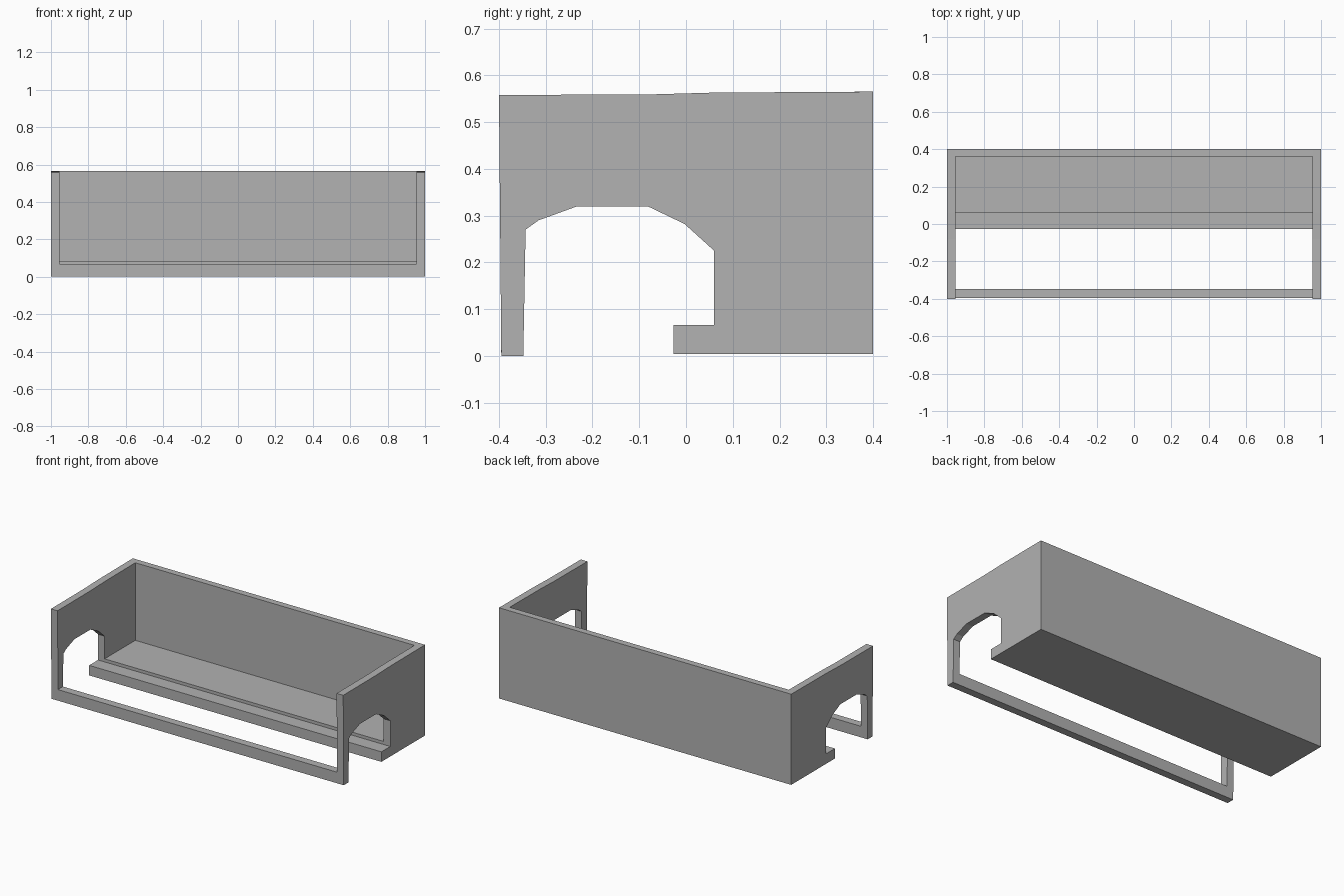
import bpy
import bmesh

old = bpy.data.objects.get("Cube")
if old:
    bpy.data.objects.remove(old, do_unlink=True)

# One plain grey for the whole piece
grey = bpy.data.materials.new("plain grey")
grey.use_nodes = True
colour = (0.445, 0.445, 0.445, 1)
grey.diffuse_color = colour
grey.node_tree.nodes["Principled BSDF"].inputs["Base Color"].default_value = colour

INNER = 0.955  # inside face of the end walls


def extrude_profile(name, profile, x0, x1):
    """Sweep a (y, z) outline from x0 to x1."""
    bm = bmesh.new()
    face = bm.faces.new([bm.verts.new((x0, y, z)) for y, z in profile])
    swept = bmesh.ops.extrude_face_region(bm, geom=[face])
    for v in swept["geom"]:
        if isinstance(v, bmesh.types.BMVert):
            v.co.x = x1
    bmesh.ops.recalc_face_normals(bm, faces=bm.faces)
    mesh = bpy.data.meshes.new(name)
    bm.to_mesh(mesh)
    bm.free()
    mesh.materials.append(grey)
    obj = bpy.data.objects.new(name, mesh)
    bpy.context.collection.objects.link(obj)
    return obj


# End walls with the faceted arch, open towards the floor lip
end_profile = [
    (-0.40, 0.558), (-0.08, 0.559), (0.06, 0.563), (0.40, 0.565),
    (0.40, 0.004), (-0.027, 0.004), (-0.027, 0.066), (0.06, 0.066),
    (0.06, 0.225), (-0.003, 0.282), (-0.08, 0.319), (-0.235, 0.319),
    (-0.315, 0.29), (-0.343, 0.27), (-0.348, 0.0), (-0.395, 0.0),
]
for side, sign in (("left", 1), ("right", -1)):
    extrude_profile(side + "_end_wall", end_profile, sign * INNER, sign)

# Back wall, stepped floor and front lip in one section
tray_profile = [
    (0.40, 0.004), (0.40, 0.565), (0.36, 0.565), (0.36, 0.085),
    (0.06, 0.085), (0.06, 0.066), (-0.027, 0.066), (-0.027, 0.004),
]
extrude_profile("back_wall_and_floor", tray_profile, -INNER, INNER)

# Low rail joining the two front posts
rail_profile = [(-0.395, 0), (-0.348, 0), (-0.347, 0.069), (-0.396, 0.069)]
extrude_profile("front_rail", rail_profile, -INNER, INNER)
